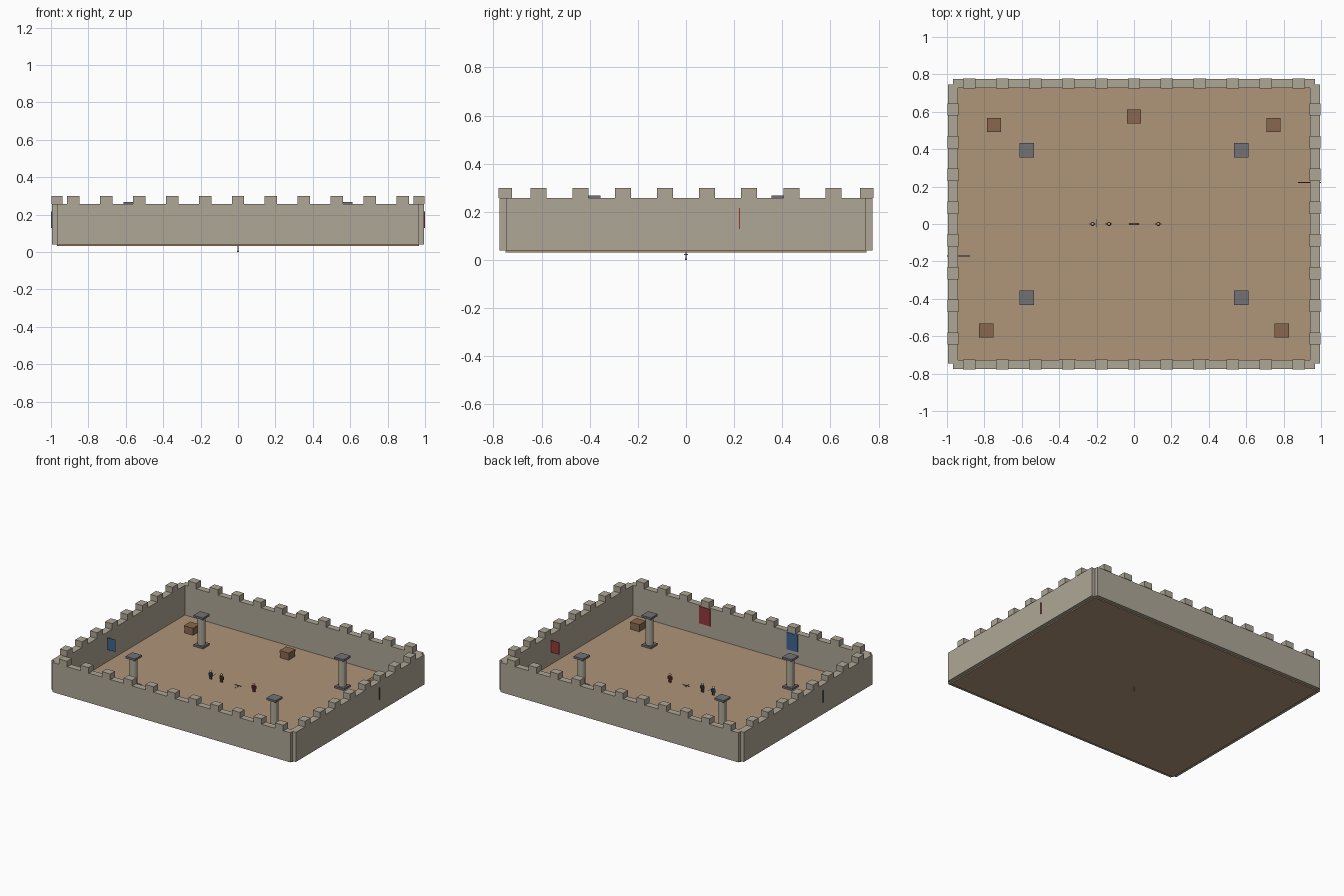
import bpy
from math import pi

if "Cube" in bpy.data.objects:
    bpy.data.objects.remove(bpy.data.objects["Cube"])

def mat(name, r, g, b):
    m = bpy.data.materials.new(name)
    m.diffuse_color = (r, g, b, 1)
    m.use_nodes = True
    m.node_tree.nodes["Principled BSDF"].inputs["Base Color"].default_value = m.diffuse_color
    return m

STONE = mat("stone", .43, .39, .31)
DARK = mat("dark_stone", .17, .17, .18)
SAND = mat("sand", .43, .30, .19)
WOOD = mat("wood", .25, .14, .08)
RED = mat("red", .30, .04, .04)
BLUE = mat("blue", .05, .13, .28)
BROWN = mat("brown", .15, .08, .04)
SKIN = mat("skin", .6, .38, .25)
STEEL = mat("steel", .45, .45, .48)

def finish(name, m):
    o = bpy.context.object
    o.name = name
    o.data.materials.append(m)
    return o

def box(name, m, c, s):
    bpy.ops.mesh.primitive_cube_add(size=1, location=c)
    o = finish(name, m)
    o.scale = s
    return o

def cyl(name, m, c, r, h, n=12, r2=None, rot=(0, 0, 0)):
    bpy.ops.mesh.primitive_cone_add(vertices=n, radius1=r, radius2=r if r2 is None else r2,
                                    depth=h, location=c, rotation=rot)
    return finish(name, m)

FZ, TOP = .039, .257
WX, WY = .968, .751

# Floor slab
box("floor", SAND, (0, 0, .035), (2 * WX, 1.5, .008))

# Walls
wz, wh = (FZ + TOP) / 2, TOP - FZ
for s, n in ((-1, "front"), (1, "back")):
    box(n + "_wall", STONE, (0, s * WY, wz), (2 * WX, .046, wh))
    for i in range(11):
        box(n + "_merlon", STONE, ((i - 5) * .176, s * WY, TOP + .021), (.066, .055, .043))
for s, n in ((-1, "left"), (1, "right")):
    box(n + "_wall", STONE, (s * WX, 0, wz), (.052, 1.494, wh))
    for i in range(8):
        box(n + "_merlon", STONE, (s * WX, (i - 3.5) * .175, TOP + .021), (.057, .066, .043))

# Pillars
for sx in (-1, 1):
    for sy in (-1, 1):
        x, y = sx * .573, sy * .395
        box("pillar_base", DARK, (x, y, FZ + .007), (.076, .076, .014))
        cyl("pillar_shaft", STONE, (x, y, .15), .027, .21)
        bpy.ops.object.shade_smooth_by_angle()
        box("pillar_cap", DARK, (x, y, .26), (.078, .078, .015))

# Chests
for x, y in ((-.748, .53), (0, .575), (.746, .53), (-.79, -.57), (.79, -.57)):
    box("chest_body", WOOD, (x, y, FZ + .019), (.07, .07, .038))
    box("chest_lid", WOOD, (x, y, FZ + .046), (.076, .076, .016))

# Banners: two flat on the front wall, two piercing the side walls
box("front_banner_red", RED, (.355, -.726, .187), (.09, .005, .125))
box("front_banner_blue", BLUE, (-.355, -.726, .187), (.09, .005, .125))
box("right_banner", RED, (.9385, .222, .172), (.123, .004, .088))
box("left_banner", BLUE, (-.9385, -.171, .172), (.123, .004, .088))

# Small fighters
def fighter(x, m):
    for s in (-1, 1):
        cyl("leg", BROWN, (x + s * .006, 0, FZ + .011), .0045, .022, 8)
        cyl("arm", m, (x + s * .014, 0, FZ + .033), .0038, .022, 8)
    cyl("torso", m, (x, 0, FZ + .034), .011, .026, 10)
    bpy.ops.mesh.primitive_uv_sphere_add(segments=12, ring_count=8, radius=.009,
                                         location=(x, 0, FZ + .056))
    finish("head", SKIN)
    bpy.ops.object.shade_smooth_by_angle()

fighter(-.222, BLUE)
fighter(-.134, BROWN)
fighter(.13, RED)
cyl("fighter_staff", STEEL, (-.198, .003, FZ + .035), .0015, .045, 6, rot=(pi / 2, 0, 0))

# Loose weapons in the centre; one is stuck through the floor
cyl("bow_stave", WOOD, (0, 0, FZ + .012), .0018, .055, 6, rot=(0, pi / 2, 0))
box("loose_blade", STEEL, (0, -.024, FZ + .006), (.004, .012, .003))
cyl("sword_grip", DARK, (0, 0, .028), .003, .05, 8)
box("sword_guard", STEEL, (0, 0, .022), (.005, .018, .004))
cyl("sword_pommel", DARK, (0, 0, .003), .0045, .006, 8)
